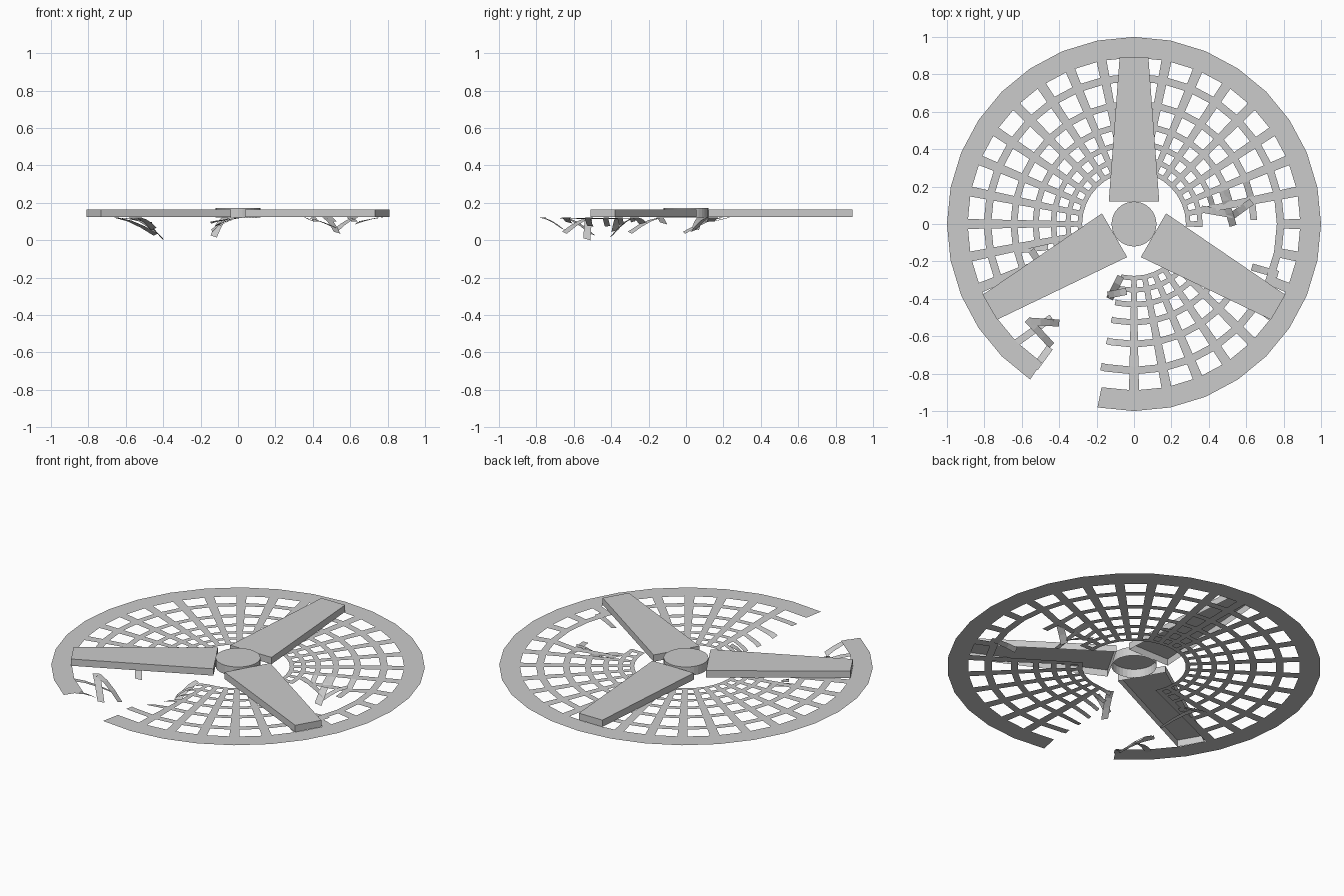
import bpy, bmesh
from math import pi, sin, cos, radians, degrees, atan2, hypot
from mathutils import Vector, Matrix

if "Cube" in bpy.data.objects:
    bpy.data.objects.remove(bpy.data.objects["Cube"])

Z = 0.12          # height of the flat mesh guard
N = 32            # spokes
STEP = 2 * pi / N


def finish(name, bm, up=False):
    if up:
        for f in bm.faces:
            f.normal_update()
            if f.normal.z < 0:
                f.normal_flip()
    me = bpy.data.meshes.new(name)
    bm.to_mesh(me)
    bm.free()
    ob = bpy.data.objects.new(name, me)
    bpy.context.collection.objects.link(ob)
    return ob


# Edges of the concentric bars (geometric spacing), then the wide rim
RADII = []
for i in range(6):
    c = 0.29 * 1.22 ** i
    h = 0.008 + 0.0155 * c
    RADII += [c - h, c + h]
RADII += [0.89, 1.0]


def polar(line, r):
    k, part = divmod(line, 3)
    off = (part - 1) * (0.008 + 0.021 * r) / r      # half spoke angle
    rr = r * cos(STEP / 2) / cos(STEP / 2 - abs(off))
    a = k * STEP + off
    return rr * cos(a), rr * sin(a)


# Torn-out areas of the guard: angle from, to, radius from, to
TORN = [(236, 259, 0.88, 1.1), (208, 257, 0.2, 0.885), (331, 358, 0.2, 0.76),
        (357, 361, 0.36, 0.76), (0, 9, 0.38, 0.63), (193, 203, 0.5, 0.56)]


def torn(a, r, is_hole):
    if is_hole and 256 < a < 261:       # leaves ring stubs past the last spoke
        return True
    return any((a0 < a < a1 or a0 < a + 360 < a1) and r0 < r < r1
               for a0, a1, r0, r1 in TORN)


def sag(x, y):
    """Bars droop towards the torn edges."""
    a, r = degrees(atan2(y, x)) % 360, hypot(x, y)
    d = 0.0
    if 255 < a < 275 and r < 0.72:
        d = 0.045 * ((275 - a) / 18) ** 2 * (1 - ((r - 0.48) / 0.25) ** 2)
    elif (a < 14 or a > 355) and 0.4 < r < 0.68:
        d = 0.02
    return Z - max(0, d)


# Guard: rim, rings and spokes as one flat sheet
bm = bmesh.new()
grid = [[bm.verts.new((*p, sag(*p))) for p in (polar(i, r) for r in RADII)]
        for i in range(3 * N)]
for i, row in enumerate(grid):
    nxt = grid[(i + 1) % (3 * N)]
    for b in range(len(RADII) - 1):
        hole = b % 2 == 1
        if i % 3 == 2 and hole:
            continue                         # open window
        q = [row[b], row[b + 1], nxt[b + 1], nxt[b]]
        c = sum((v.co for v in q), Vector()) / 4
        if not torn(degrees(atan2(c.y, c.x)) % 360, c.to_2d().length, hole):
            bm.faces.new(q)
bmesh.ops.delete(bm, geom=[v for v in bm.verts if not v.link_faces], context='VERTS')
finish("wire_guard", bm, True)


# Bent strip: runs from start to end while curling downwards
def strip(name, x0, y0, x1, y1, drop, w=0.038):
    bm = bmesh.new()
    side = Vector((y1 - y0, x0 - x1, 0)).normalized() * w / 2
    rows = []
    for n in range(4):
        t = n / 3
        p = Vector((x0 + (x1 - x0) * t, y0 + (y1 - y0) * t, Z - drop * t ** 1.5))
        tilt = Vector((0, 0, 0.15 * w * t))
        rows.append((bm.verts.new(p - side - tilt), bm.verts.new(p + side + tilt)))
    for a, b in zip(rows, rows[1:]):
        bm.faces.new((a[0], a[1], b[1], b[0]))
    finish(name, bm, True)


for n, s in enumerate([
        # left of the big gap
        (-0.65, -0.65, -0.44, -0.50, 0.09),
        (-0.53, -0.77, -0.45, -0.66, 0.06),
        (-0.57, -0.51, -0.44, -0.65, 0.08),
        (-0.55, -0.52, -0.40, -0.53, 0.115),
        # under the left blade
        (-0.64, -0.14, -0.46, -0.12, 0.03),
        (-0.55, -0.14, -0.44, -0.30, 0.08),
        # right of the big gap
        (-0.07, -0.28, -0.13, -0.40, 0.10),
        (-0.04, -0.36, -0.14, -0.38, 0.07),
        # right-hand gap
        (0.36, 0.08, 0.53, 0.05, 0.06),
        (0.47, 0.19, 0.53, -0.01, 0.08),
        (0.63, 0.12, 0.52, 0.04, 0.07),
        (0.77, -0.27, 0.63, -0.23, 0.03)]):
    strip(f"bent_strip_{n + 1}", *s)


# Shell with side walls and a top, open underneath
def shell(name, outline, z0, z1, angle=0):
    bm = bmesh.new()
    lo = [bm.verts.new((x, y, z0)) for x, y in outline]
    hi = [bm.verts.new((x, y, z1)) for x, y in outline]
    n = len(outline)
    for i in range(n):
        j = (i + 1) % n
        bm.faces.new((lo[i], lo[j], hi[j], hi[i]))
    bm.faces.new(hi)
    bm.transform(Matrix.Rotation(angle, 4, 'Z'))
    finish(name, bm)


# Three tapered blades and the hub
for n in range(3):
    shell(f"fan_blade_{n + 1}",
          [(-0.135, 0.12), (0.135, 0.12), (0.077, 0.89), (-0.077, 0.89)],
          Z + 0.003, 0.163, radians(120 * n))
shell("hub", [(0.12 * cos(i * pi / 16), 0.12 * sin(i * pi / 16)) for i in range(32)], Z, 0.172)
